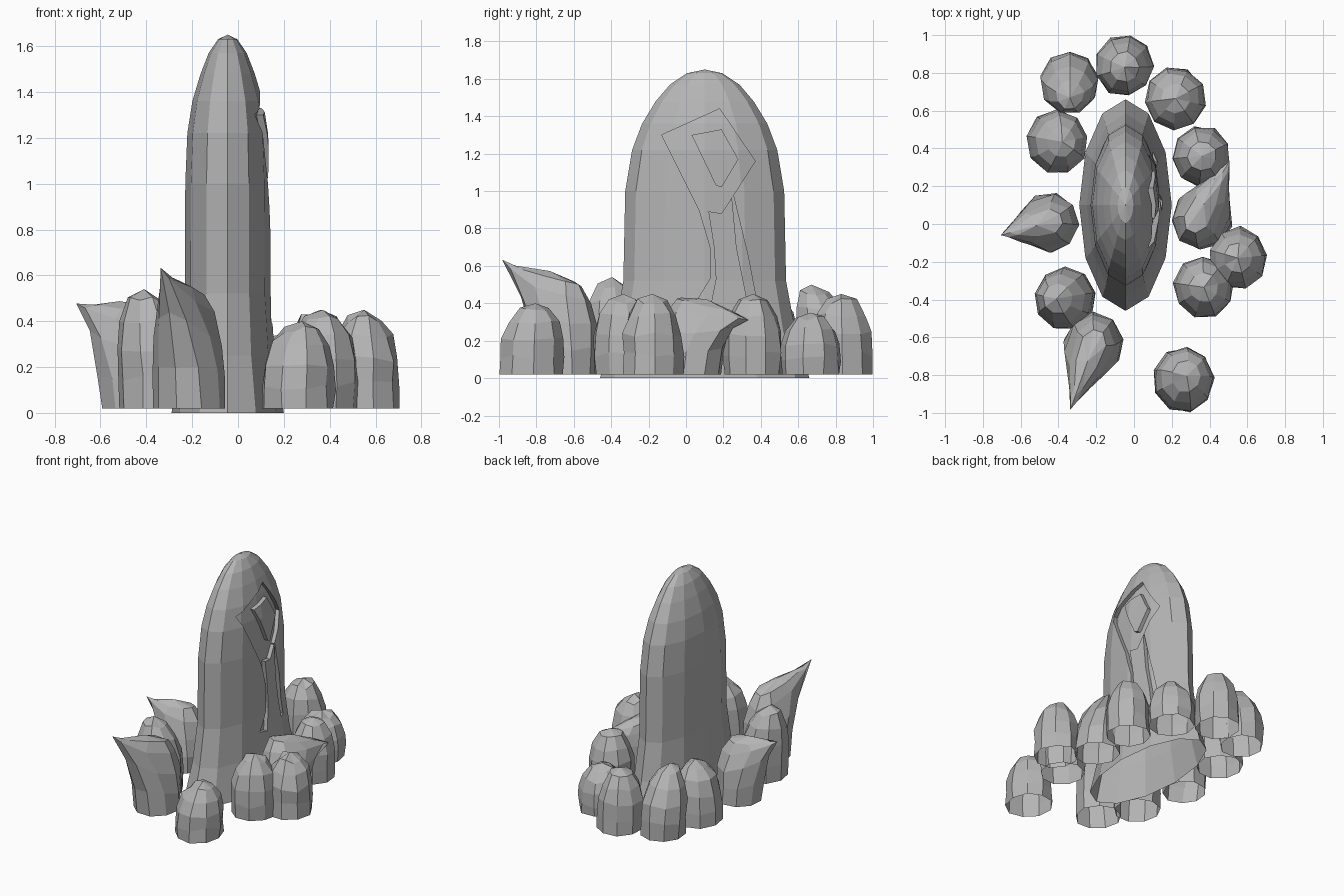
import bpy, bmesh, math, random
from mathutils import Vector

if "Cube" in bpy.data.objects:
    bpy.data.objects.remove(bpy.data.objects["Cube"])

random.seed(4)
CX, CY = -0.045, 0.1

GREY = bpy.data.materials.new("dark_grey_rock")
GREY.diffuse_color = (.46, .46, .46, 1)
GREY.use_nodes = True
GREY.node_tree.nodes["Principled BSDF"].inputs["Base Color"].default_value = GREY.diffuse_color


def finish(bm, name):
    bmesh.ops.recalc_face_normals(bm, faces=bm.faces)
    me = bpy.data.meshes.new(name)
    bm.to_mesh(me)
    bm.free()
    me.materials.append(GREY)
    ob = bpy.data.objects.new(name, me)
    bpy.context.collection.objects.link(ob)
    return ob


def skin(bm, rings, apex, cap):
    """Bridge rings of points, close the top to an apex, optionally cap the base."""
    loops = [[bm.verts.new(p) for p in r] for r in rings]
    n = len(loops[0])
    for a, b in zip(loops, loops[1:]):
        for i in range(n):
            j = (i + 1) % n
            bm.faces.new((a[i], a[j], b[j], b[i]))
    top = bm.verts.new(apex)
    for i in range(n):
        bm.faces.new((loops[-1][i], loops[-1][(i + 1) % n], top))
    if cap:
        bm.faces.new(loops[0][::-1])


# tall standing stone: (z, half width x, half depth y)
PROFILE = [(0, .245, .56), (.25, .205, .485), (.52, .187, .435), (1.0, .185, .425),
           (1.22, .176, .388), (1.36, .154, .335), (1.48, .118, .262),
           (1.57, .083, .185), (1.63, .042, .095)]


def stone(name, inset=0.0):
    bm = bmesh.new()
    rings = []
    for z, rx, ry in PROFILE:
        rx, ry = max(rx - inset, .005), max(ry - inset, .01)
        rings.append([(CX + rx * math.cos(i * math.tau / 12),
                       CY + ry * math.sin(i * math.tau / 12), z) for i in range(12)])
    skin(bm, rings, (CX, CY, 1.65 - inset * .4), True)
    return finish(bm, name)


def strip_cutter(name, left, right, closed=False):
    """Prism along x built from a strip between two (y, z) edge paths."""
    bm = bmesh.new()
    a = [bm.verts.new((CX + .03, y, z)) for y, z in left]
    b = [bm.verts.new((CX + .03, y, z)) for y, z in right]
    n = len(a)
    for i in range(n if closed else n - 1):
        j = (i + 1) % n
        bm.faces.new((a[i], a[j], b[j], b[i]))
    geo = bmesh.ops.extrude_face_region(bm, geom=bm.faces[:], use_keep_orig=True)
    vs = [g for g in geo['geom'] if isinstance(g, bmesh.types.BMVert)]
    bmesh.ops.translate(bm, verts=vs, vec=(.4, 0, 0))
    return finish(bm, name)


def subtract(ob, cutter):
    m = ob.modifiers.new("cut", 'BOOLEAN')
    m.operation = 'DIFFERENCE'
    m.solver = 'EXACT'
    m.object = cutter
    bpy.context.view_layer.objects.active = ob
    bpy.ops.object.modifier_apply(modifier=m.name)


# carved diamond sign with two legs, cut to an even depth
monolith = stone("standing_stone")
core = stone("groove_floor_helper", .03)
cutters = [
    strip_cutter("diamond_cutter",
                 [(-.13, 1.30), (.18, 1.44), (.37, 1.16), (.19, .88), (.07, .90)],
                 [(.03, 1.30), (.19, 1.33), (.28, 1.17), (.19, 1.02), (.16, 1.03)], True),
    strip_cutter("left_leg_cutter", [(.065, .92), (.13, .70), (.13, .53), (.05, .40)],
                 [(.12, .89), (.15, .70), (.16, .53), (.13, .38)]),
    strip_cutter("right_leg_cutter", [(.245, .97), (.27, .70), (.33, .40)],
                 [(.255, .97), (.33, .66), (.38, .40)]),
]
for c in cutters:
    subtract(c, core)
    subtract(monolith, c)
for c in cutters + [core]:
    bpy.data.objects.remove(c)

# the stone is open underneath, like the rocks
bm = bmesh.new()
bm.from_mesh(monolith.data)
base = [f for f in bm.faces if all(v.co.z < .001 for v in f.verts)]
bmesh.ops.delete(bm, geom=base, context='FACES_ONLY')
bm.to_mesh(monolith.data)
bm.free()

# ring of small rocks: x, y, rx, ry, height, apex shift (x, y), spike tip
ROCKS = [
    (-.34, .76, .155, .16, .50, (0, -.09), None),
    (-.05, .84, .155, .165, .45, (0, -.01), None),
    (.22, .665, .16, .165, .35, (0, 0), None),
    (-.41, .435, .16, .17, .45, (.03, 0), None),
    (.36, .36, .155, .16, .45, (0, 0), None),
    (.365, .03, .16, .165, .46, (-.04, 0), (.51, .34, .31)),
    (.55, -.18, .155, .165, .45, (0, 0), None),
    (.37, -.335, .16, .165, .45, (0, 0), None),
    (.26, -.825, .16, .175, .40, (.02, .02), None),
    (-.45, .01, .155, .16, .49, (0, 0), (-.71, -.06, .48)),
    (-.36, -.395, .16, .165, .54, (-.05, 0), None),
    (-.215, -.64, .16, .17, .55, (0, 0), (-.34, -.99, .64)),
]
# height fraction, radius factor, pull towards spike tip
LEVELS = [(0, .98, 0), (.25, 1.0, .1), (.5, .98, .45), (.74, .8, .97), (.91, .49, .72)]


def rock(name, x, y, rx, ry, h, shift, tip):
    n, base = 9, .02
    phase = random.random()
    c, tipv = Vector((x, y, 0)), Vector(tip) if tip else None
    lean = Vector((shift[0], shift[1], 0))
    aim = math.atan2(tip[1] - y, tip[0] - x) if tip else 0
    if tip:
        phase = aim * n / math.tau

    def pull(p, w):
        return p.lerp(tipv, w) if tip else p

    rings = []
    for f, r, k in LEVELS:
        ring = []
        for i in range(n):
            a = (i + phase) * math.tau / n
            j = r * random.uniform(.95, 1.04)
            p = c + lean * f * f + Vector((rx * j * math.cos(a), ry * j * math.sin(a),
                                           base + (h - base) * f))
            if f > 0:
                p.z += random.uniform(-.015, .015)
            ring.append(pull(p, k * ((1 + math.cos(a - aim)) / 2) ** 1.9))
        rings.append(ring)
    apex = pull(c + lean + Vector((0, 0, h)), .25)
    bm = bmesh.new()
    skin(bm, rings, apex, False)
    finish(bm, name)


for i, spec in enumerate(ROCKS):
    rock(f"rock_{i + 1}", *spec)
